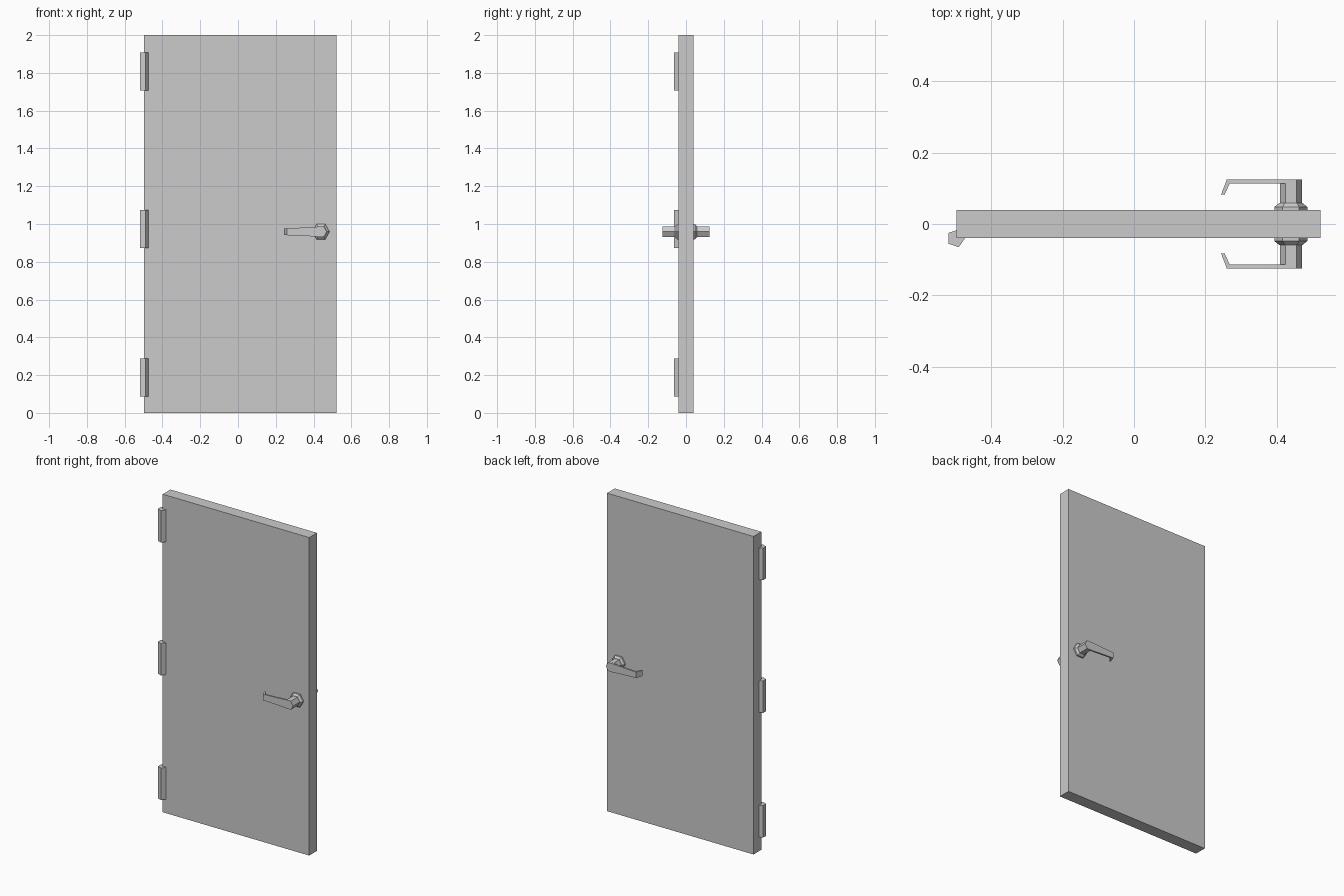
import bpy, bmesh, math

if "Cube" in bpy.data.objects:
    bpy.data.objects.remove(bpy.data.objects["Cube"])


def loft(name, rings):
    """Skin a list of equal-length point rings and cap both ends."""
    bm = bmesh.new()
    loops = [[bm.verts.new(p) for p in ring] for ring in rings]
    n = len(loops[0])
    for a, b in zip(loops, loops[1:]):
        for i in range(n):
            j = (i + 1) % n
            bm.faces.new((a[i], a[j], b[j], b[i]))
    bm.faces.new(loops[0])
    bm.faces.new(loops[-1])
    bmesh.ops.remove_doubles(bm, verts=bm.verts, dist=1e-5)
    bmesh.ops.recalc_face_normals(bm, faces=bm.faces)
    mesh = bpy.data.meshes.new(name)
    bm.to_mesh(mesh)
    bm.free()
    obj = bpy.data.objects.new(name, mesh)
    bpy.context.collection.objects.link(obj)
    return obj


def circle(r, n):
    return [(r * math.cos(math.tau * i / n), r * math.sin(math.tau * i / n))
            for i in range(n)]


# Door slab
X0, X1, T = -0.497, 0.522, 0.0385
loft("door_panel", [[(X0, -T, z), (X1, -T, z), (X1, T, z), (X0, T, z)]
                    for z in (0, 2)])

# Three five-sided hinge barrels on the front left edge
for label, z0 in (("bottom", 0.088), ("middle", 0.872), ("top", 1.707)):
    loft(label + "_hinge", [[(-0.4985 + x * 0.98, -0.040 + y, z)
                             for x, y in circle(0.026, 5)]
                            for z in (z0, z0 + 0.201)])

# Handle sets on both faces
HX, HZ = 0.439, 0.959
PLATE, OUT = 0.114, 0.125
# Lever stations: outer x, outer y, inner x, inner y, half height
LEVER = [(0.244, 0.083, 0.254, 0.083, 0.018),
         (0.260, OUT, 0.268, PLATE, 0.0185),
         (0.370, OUT, 0.370, PLATE, 0.023),
         (0.4235, OUT, 0.4235, PLATE, 0.0268),
         (0.4545, OUT, 0.4545, PLATE, 0.0268),
         (0.470, OUT, 0.470, PLATE, 0)]
for side, s in (("front", -1), ("back", 1)):
    # Bevelled hexagonal rosette and hexagonal spindle
    for part, steps in (("rosette", ((T, 0.046), (0.048, 0.046), (0.0585, 0.033))),
                        ("spindle", ((0.0585, 0.031), (PLATE, 0.031)))):
        loft(f"{side}_handle_{part}", [[(HX + x, s * y, HZ + z)
                                        for x, z in circle(r, 6)]
                                       for y, r in steps])
    # Tapered lever with its end bent toward the door
    loft(f"{side}_handle_lever", [[(xo, s * yo, HZ - h), (xo, s * yo, HZ + h),
                                   (xi, s * yi, HZ + h), (xi, s * yi, HZ - h)]
                                  for xo, yo, xi, yi, h in LEVER])
